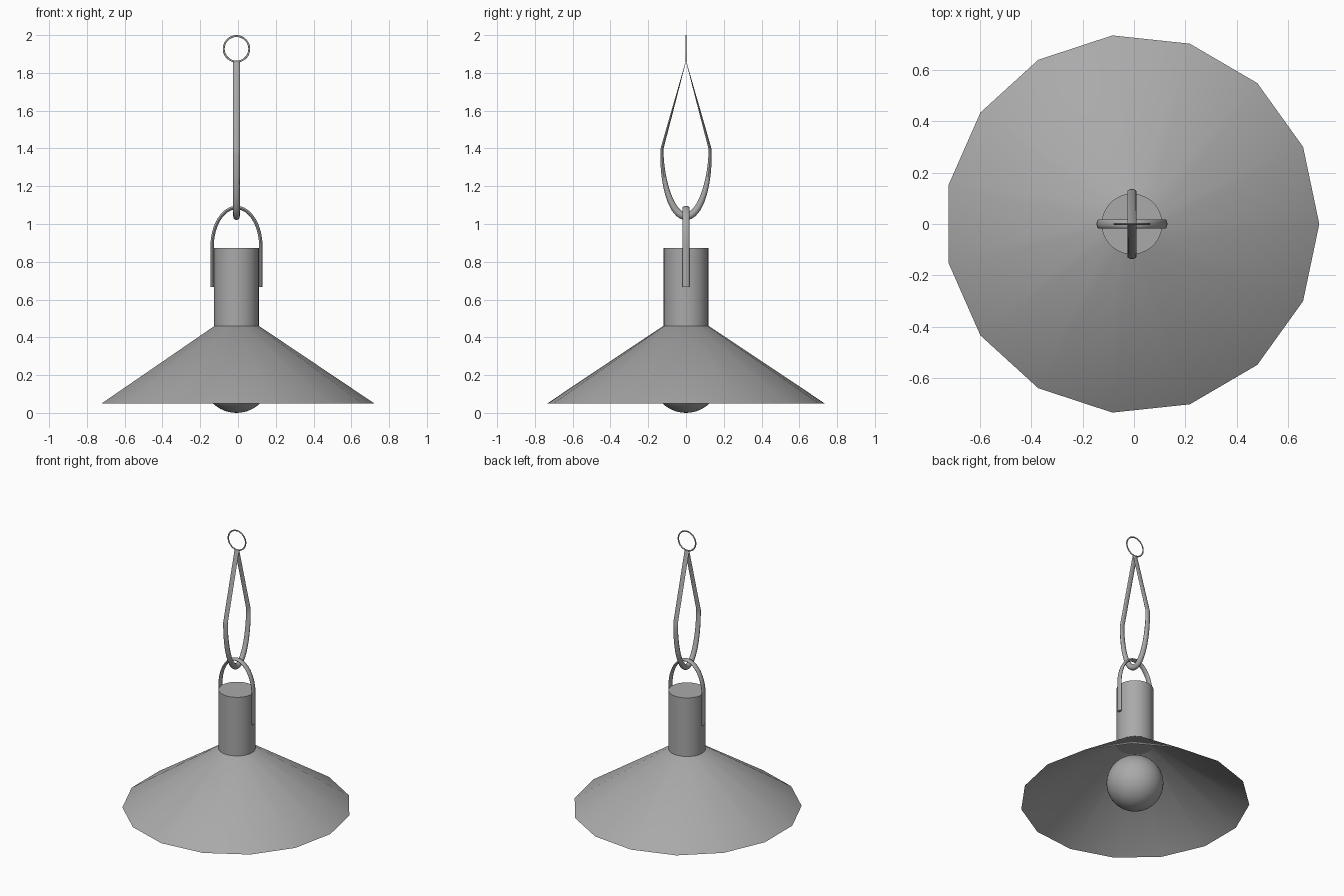
import bpy, bmesh
from math import sin, cos, pi, radians
from mathutils import Vector, Matrix

if "Cube" in bpy.data.objects:
    bpy.data.objects.remove(bpy.data.objects["Cube"])

CX = -0.008  # axis of the lamp

grey = bpy.data.materials.new("grey_metal")
grey.use_nodes = True
grey.diffuse_color = (0.4, 0.4, 0.4, 1)
grey.node_tree.nodes["Principled BSDF"].inputs["Base Color"].default_value = (0.4, 0.4, 0.4, 1)


def finish(obj, name, angle=40):
    obj.name = name
    obj.data.materials.clear()
    obj.data.materials.append(grey)
    bpy.ops.object.select_all(action="DESELECT")
    obj.select_set(True)
    bpy.context.view_layer.objects.active = obj
    bpy.ops.object.shade_smooth_by_angle(angle=radians(angle))


def add_mesh(name, bm, angle=40):
    mesh = bpy.data.meshes.new(name)
    bm.to_mesh(mesh)
    bm.free()
    obj = bpy.data.objects.new(name, mesh)
    bpy.context.collection.objects.link(obj)
    finish(obj, name, angle)


def strap(name, path, side, half_width, thickness, sides=12, closed=False):
    """Sweep an oval along (u, z) points; u runs along side, the oval is wide across it."""
    across = Vector((0, 0, 1)).cross(side)
    bm = bmesh.new()
    pts = [side * u + Vector((CX, 0, z)) for u, z in path]
    n = len(pts)
    rings = []
    for i, p in enumerate(pts):
        a = pts[i - 1] if closed or i else p
        b = pts[(i + 1) % n] if closed or i < n - 1 else p
        out = (b - a).normalized().cross(across)
        t = thickness(p.z)
        rings.append([bm.verts.new(p + across * half_width * cos(2 * pi * k / sides)
                                   + out * t * sin(2 * pi * k / sides))
                      for k in range(sides)])
    for i in range(n if closed else n - 1):
        r, s = rings[i], rings[(i + 1) % n]
        for k in range(sides):
            m = (k + 1) % sides
            bm.faces.new((r[k], r[m], s[m], s[k]))
    if not closed:
        bm.faces.new(rings[0])
        bm.faces.new(rings[-1])
    bmesh.ops.recalc_face_normals(bm, faces=bm.faces)
    add_mesh(name, bm)


# Shade: fifteen-sided cone, open below, closed above, softly shaded over the top rim
bm = bmesh.new()
bmesh.ops.create_cone(bm, segments=15, radius1=0.73, radius2=0.118, depth=0.411, cap_ends=True)
bottom = [f for f in bm.faces if f.normal.z < -0.9]
bmesh.ops.delete(bm, geom=bottom, context="FACES_ONLY")
first = max((v for v in bm.verts if v.co.z < 0), key=lambda v: v.co.x)
turn = Matrix.Rotation(Vector((1, 0)).angle_signed(first.co.xy), 4, "Z")
stretch = Matrix.Diagonal((1, 1.012, 1, 1))
bm.transform(Matrix.Translation((CX, 0, 0.05 + 0.411 / 2)) @ stretch @ turn)
add_mesh("shade", bm, 180)

# Socket housing
bpy.ops.mesh.primitive_cylinder_add(vertices=48, radius=0.118, depth=0.414, location=(CX, 0, 0.667))
finish(bpy.context.object, "socket")

# Bulb
bpy.ops.mesh.primitive_uv_sphere_add(segments=48, ring_count=24, radius=0.182, location=(CX, 0, 0.182))
finish(bpy.context.object, "bulb")

# Handle arching over the socket
arch = [(0.129 * cos(pi * i / 32), 0.88 + 0.207 * sin(pi * i / 32)) for i in range(33)]
strap("handle", [(0.129, 0.667)] + arch + [(-0.129, 0.667)], Vector((1, 0, 0)), 0.0185, lambda z: 0.009)

# Hanging link: rounded below, tapering to a point above
bow = [(0.128 * cos(pi * i / 32), 1.395 - 0.354 * sin(pi * i / 32)) for i in range(33)]
strap("hanging_link", [(0.001, 1.86)] + bow + [(-0.001, 1.86)], Vector((0, 1, 0)), 0.0175,
      lambda z: 0.001 + 0.019 * max(0, (1.86 - z) / 0.82) ** 1.8)

# Top ring
ring = [(0.0675 * cos(2 * pi * i / 48), 1.9275 + 0.0675 * sin(2 * pi * i / 48)) for i in range(48)]
strap("top_ring", ring, Vector((1, 0, 0)), 0.0035, lambda z: 0.005, closed=True)
